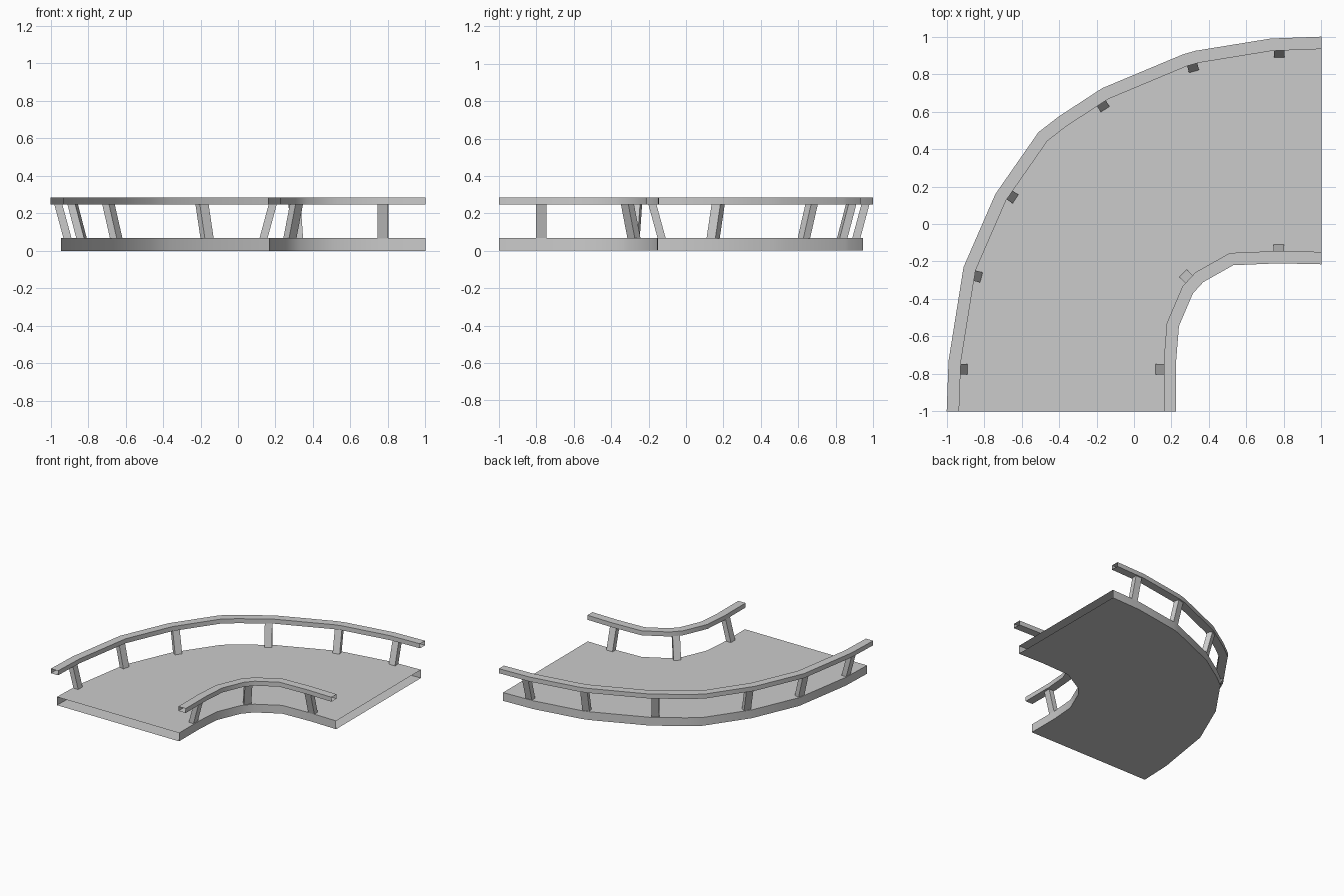
import bpy, bmesh, math
from mathutils import Vector

if "Cube" in bpy.data.objects:
    bpy.data.objects.remove(bpy.data.objects["Cube"])

# Plan lines of the free (outermost) edges of both handrails
OUTER = [(-1, -1), (-0.99, -0.73), (-0.91, -0.23), (-0.74, 0.16), (-0.51, 0.49),
         (-0.40, 0.575), (-0.17, 0.725), (0.26, 0.905), (0.33, 0.925), (0.73, 0.99), (1, 1)]
INNER = [(0.225, -1), (0.225, -0.73), (0.24, -0.545), (0.315, -0.37), (0.37, -0.31),
         (0.53, -0.22), (0.77, -0.21), (1, -0.215)]
DECK_TOP, RAIL_LOW, RAIL_TOP = 0.068, 0.248, 0.285


def offset(path, dist):
    """Mitred offset to the right of the path; end points slide along an axis."""
    pts = [Vector(p) for p in path]
    dirs = [(b - a).normalized() for a, b in zip(pts, pts[1:])]
    norms = [Vector((d.y, -d.x)) for d in dirs]
    result = []
    for i, p in enumerate(pts):
        if i in (0, len(pts) - 1):
            n = norms[0 if i == 0 else -1]
            n = Vector((round(n.x), round(n.y)))
        else:
            a, b = norms[i - 1], norms[i]
            n = (a + b) / (1 + a.dot(b))
        result.append(p + n * dist)
    return result


def finish(name, bm):
    bmesh.ops.recalc_face_normals(bm, faces=bm.faces)
    mesh = bpy.data.meshes.new(name)
    bm.to_mesh(mesh)
    bm.free()
    ob = bpy.data.objects.new(name, mesh)
    bpy.context.collection.objects.link(ob)
    return ob


def smooth(ob):
    bpy.ops.object.select_all(action='DESELECT')
    ob.select_set(True)
    bpy.context.view_layer.objects.active = ob
    bpy.ops.object.shade_smooth_by_angle(angle=math.radians(35))


def open_slab(name, left, right, z0, z1, strips):
    """Shell between two plan lines, with both ends left open."""
    bm = bmesh.new()
    rows = [[bm.verts.new((p[0], p[1], z)) for p in line]
            for line, z in ((left, z0), (left, z1), (right, z1), (right, z0))]

    def strip(a, b):
        for i in range(len(a) - 1):
            bm.faces.new((a[i], a[i + 1], b[i + 1], b[i]))

    strip(rows[0], rows[1])
    strip(rows[2], rows[3])
    if strips:
        strip(rows[1], rows[2])
        strip(rows[3], rows[0])
    else:
        bm.faces.new(rows[1] + rows[2][::-1])
        bm.faces.new(rows[3] + rows[0][::-1])
    smooth(finish(name, bm))


def post(name, x, y, angle):
    """Box post leaning outwards from the deck edge to the rail."""
    a = math.radians(angle)
    out, side = Vector((math.cos(a), math.sin(a), 0)), Vector((-math.sin(a), math.cos(a), 0))
    bm = bmesh.new()
    bmesh.ops.create_cube(bm, size=1)
    for v in bm.verts:
        top = v.co.z > 0
        v.co = (Vector((x, y, RAIL_LOW + 0.002 if top else DECK_TOP - 0.002))
                + out * (v.co.x * 0.043 + (0.05 if top else 0)) + side * v.co.y * 0.056)
    finish(name, bm)


# Deck
open_slab("deck", offset(OUTER, 0.055), offset(INNER, -0.06), 0, DECK_TOP, False)

# Handrails
open_slab("outer_rail", OUTER, offset(OUTER, 0.066), RAIL_LOW, RAIL_TOP, True)
open_slab("inner_rail", INNER, offset(INNER, -0.066), RAIL_LOW, RAIL_TOP, True)

# Posts
for i, p in enumerate([(-0.91, -0.775, 180), (-0.835, -0.28, 165), (-0.65, 0.145, 147),
                       (-0.165, 0.63, 123), (0.315, 0.835, 105), (0.775, 0.91, 90)]):
    post(f"outer_post_{i + 1}", *p)
for i, p in enumerate([(0.136, -0.775, 0), (0.277, -0.278, -45), (0.772, -0.13, -90)]):
    post(f"inner_post_{i + 1}", *p)
